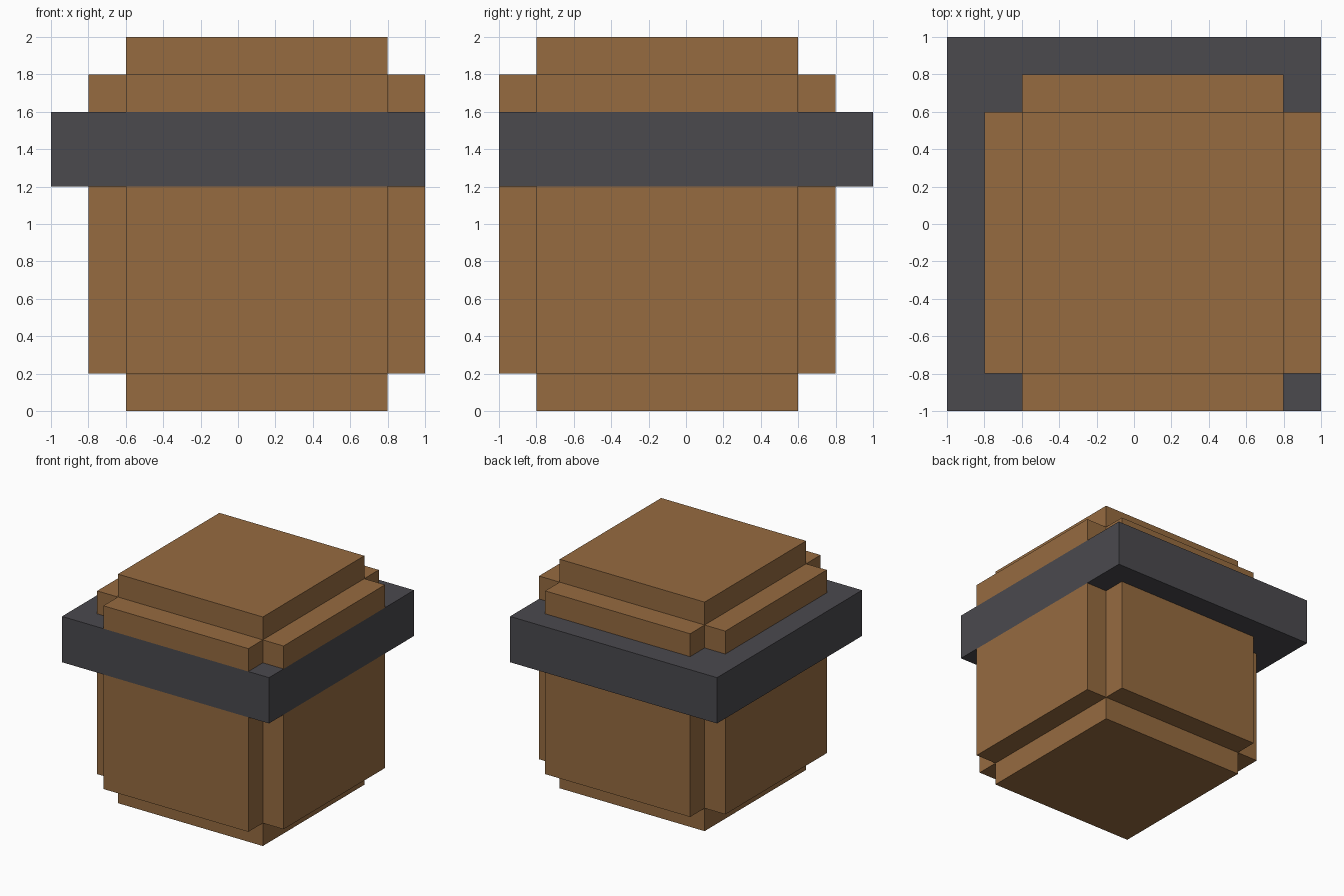
import bpy
import bmesh

old = bpy.data.objects.get("Cube")
if old:
    bpy.data.objects.remove(old, do_unlink=True)


def make_material(name, rgb):
    mat = bpy.data.materials.new(name)
    mat.use_nodes = True
    color = (*rgb, 1.0)
    mat.diffuse_color = color
    bsdf = next(n for n in mat.node_tree.nodes if n.type == 'BSDF_PRINCIPLED')
    bsdf.inputs["Base Color"].default_value = color
    return mat


def box(name, mat, xs, ys, zs):
    """Box spanning the given ranges on each axis."""
    bm = bmesh.new()
    bmesh.ops.create_cube(bm, size=1)
    for v in bm.verts:
        v.co = [r[0] if c < 0 else r[1] for c, r in zip(v.co, (xs, ys, zs))]
    mesh = bpy.data.meshes.new(name)
    bm.to_mesh(mesh)
    bm.free()
    mesh.materials.append(mat)
    obj = bpy.data.objects.new(name, mesh)
    bpy.context.collection.objects.link(obj)
    return obj


brown = make_material("warm_brown", (0.305, 0.147, 0.051))
gray = make_material("dark_gray", (0.069, 0.067, 0.076))

# Body core, set off-centre within the band
core_x, core_y = (-0.6, 0.8), (-0.8, 0.6)
step = 0.2
box("body_core", brown, core_x, core_y, (0, 2))

# Side panels below and above the band
for level, zs in (("lower", (0.2, 1.2)), ("upper", (1.6, 1.8))):
    box(level + "_right_panel", brown, (core_x[0] - step, core_x[0]), core_y, zs)
    box(level + "_left_panel", brown, (core_x[1], core_x[1] + step), core_y, zs)
    box(level + "_front_panel", brown, core_x, (core_y[0] - step, core_y[0]), zs)
    box(level + "_back_panel", brown, core_x, (core_y[1], core_y[1] + step), zs)

# Square band around the body
box("band", gray, (-1, 1), (-1, 1), (1.2, 1.6))
